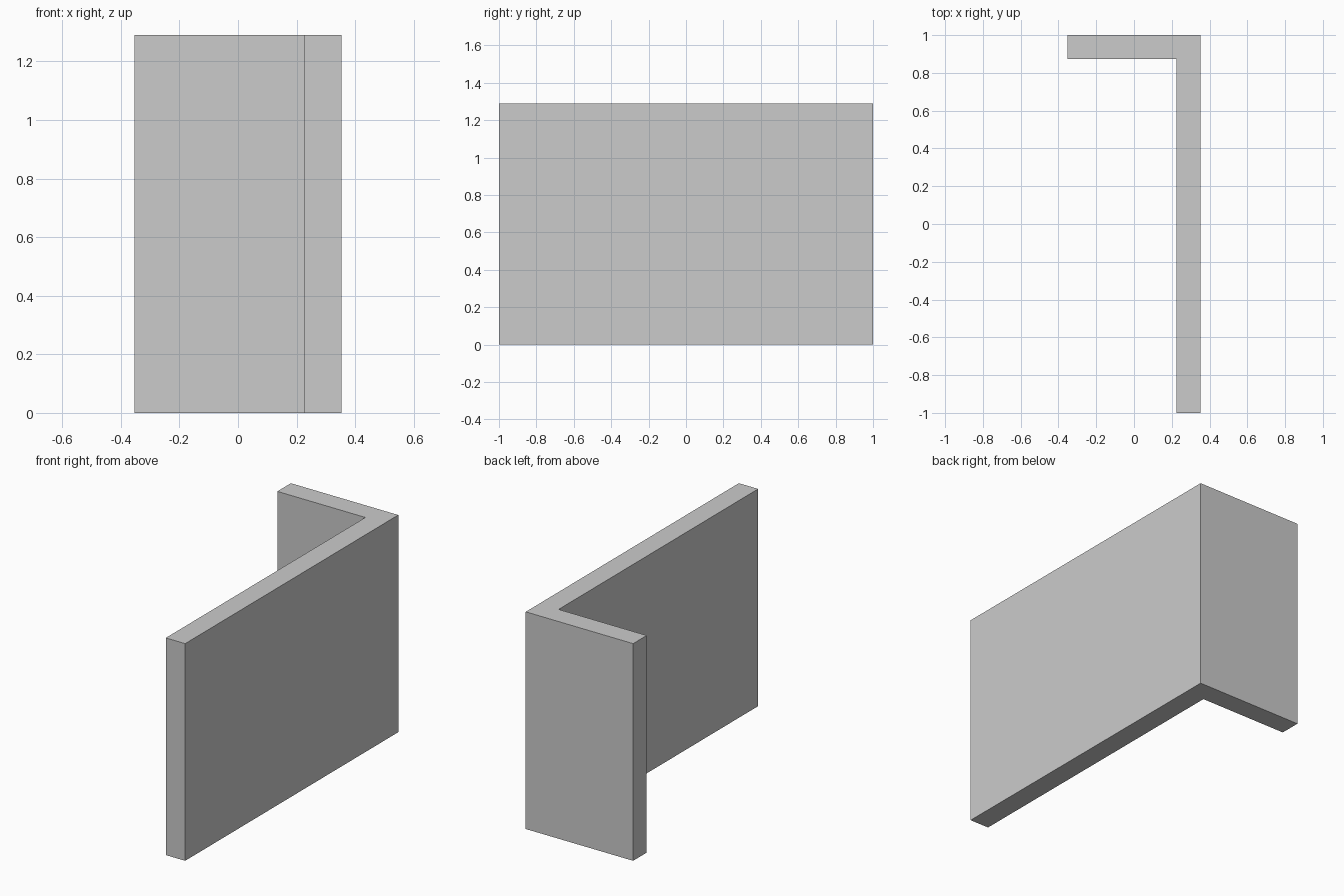
import bpy
import bmesh

if "Cube" in bpy.data.objects:
    bpy.data.objects.remove(bpy.data.objects["Cube"])

HALF_X, HALF_Y = 0.353, 1.0
HEIGHT, THICK = 1.29, 0.127

# L-shaped footprint: long wall on the right, short return at the back
profile = [
    (HALF_X, -HALF_Y),
    (HALF_X, HALF_Y),
    (-HALF_X, HALF_Y),
    (-HALF_X, HALF_Y - THICK),
    (HALF_X - THICK, HALF_Y - THICK),
    (HALF_X - THICK, -HALF_Y),
]

# Extrude the footprint upward into a solid corner wall
bm = bmesh.new()
base = bm.faces.new([bm.verts.new((x, y, 0)) for x, y in profile])
top = bmesh.ops.extrude_face_region(bm, geom=[base], use_keep_orig=True)["geom"]
bmesh.ops.translate(bm, vec=(0, 0, HEIGHT),
                    verts=[g for g in top if isinstance(g, bmesh.types.BMVert)])
bmesh.ops.recalc_face_normals(bm, faces=bm.faces)

mesh = bpy.data.meshes.new("corner_wall")
bm.to_mesh(mesh)
bm.free()
bpy.context.collection.objects.link(bpy.data.objects.new("corner_wall", mesh))
